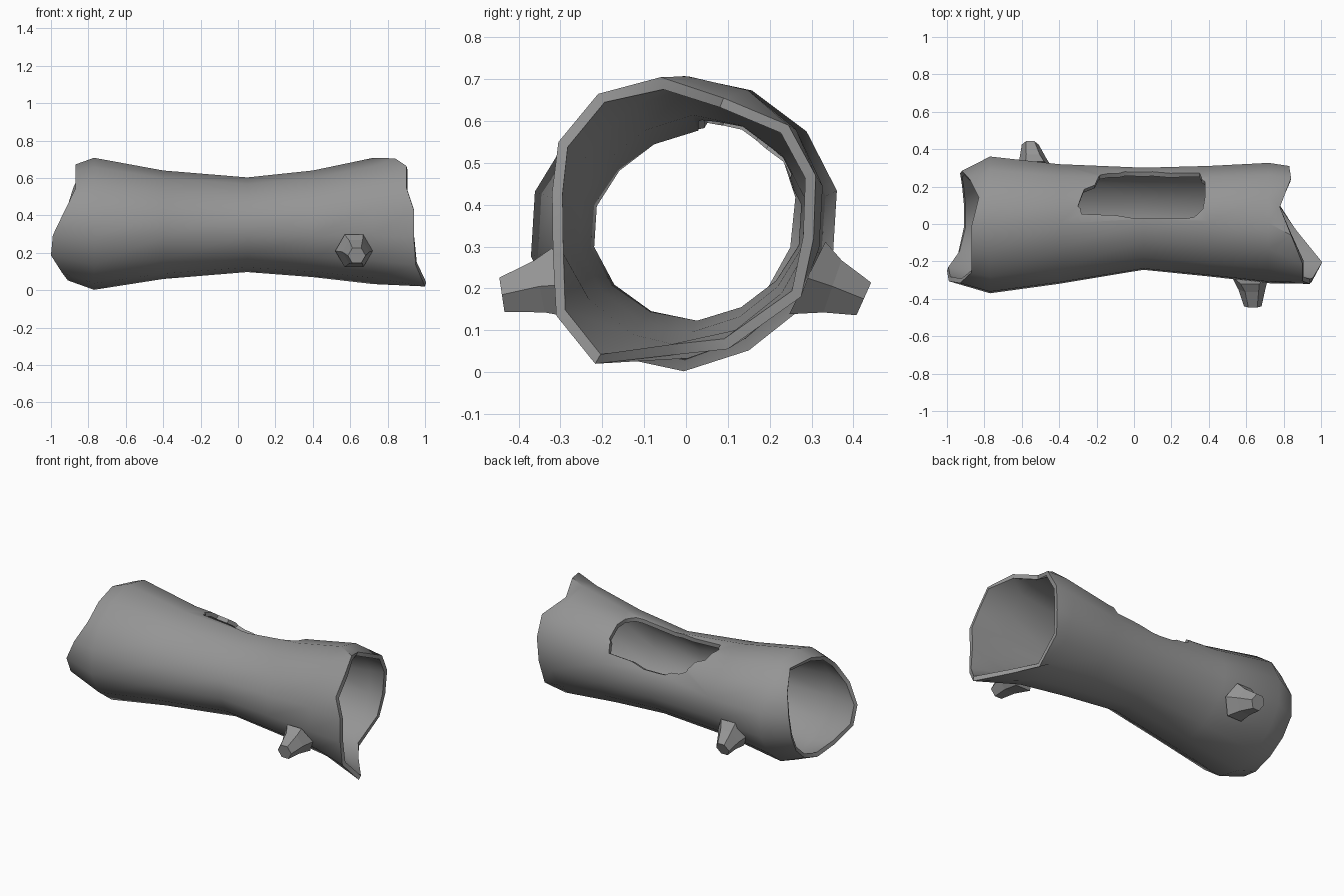
import bpy, bmesh, math
from mathutils import Vector

cube = bpy.data.objects.get("Cube")
if cube:
    bpy.data.objects.remove(cube)

grey = bpy.data.materials.new("weathered_grey")
grey.use_nodes = True
grey.diffuse_color = (0.3, 0.3, 0.3, 1)
bsdf = next(n for n in grey.node_tree.nodes if n.type == 'BSDF_PRINCIPLED')
bsdf.inputs["Base Color"].default_value = grey.diffuse_color
bsdf.inputs["Roughness"].default_value = 0.9

SIDES = 14


def make_object(name, bm):
    bmesh.ops.recalc_face_normals(bm, faces=bm.faces)
    mesh = bpy.data.meshes.new(name)
    bm.to_mesh(mesh)
    bm.free()
    mesh.materials.append(grey)
    obj = bpy.data.objects.new(name, mesh)
    bpy.context.collection.objects.link(obj)
    return obj


def loft(bm, rings, capped=False):
    """Skin a list of closed point rings with quads."""
    loops = [[bm.verts.new(p) for p in ring] for ring in rings]
    n = len(loops[0])
    for a, b in zip(loops, loops[1:]):
        for i in range(n):
            j = (i + 1) % n
            bm.faces.new((a[i], a[j], b[j], b[i]))
    if capped:
        bm.faces.new(loops[0])
        bm.faces.new(loops[-1])


# Log profile: x, centre y, centre z, half width, half height
PROFILE = [(-1, -.03, .355, .28, .27), (-.77, -.005, .355, .375, .353),
           (-.4, .0, .35, .328, .29), (.05, .028, .35, .28, .253),
           (.4, .015, .355, .303, .285), (.72, .005, .37, .33, .337)]
# Broken left end: x reached by each side, from the top round the back
LEFT_END = [-.87, -.83, -.88, -.92, -.93, -.92, -.91, -.91, -.94, -1, -.99, -.93, -.87, -.87]
# Broken right end: splintered rim points in the same order
RIGHT_END = [(.84, -.06, .705), (.78, .09, .655), (.84, .245, .59), (.83, .31, .47),
             (.82, .305, .32), (.8, .275, .18), (.78, .1, .055), (.87, -.04, .04),
             (1, -.217, .02), (.95, -.31, .135), (.94, -.318, .28), (.94, -.32, .43),
             (.9, -.305, .55), (.9, -.21, .665)]


def log_point(x, k):
    """Point on the log surface at x on side k."""
    for p, q in zip(PROFILE, PROFILE[1:]):
        if x <= q[0]:
            break
    t = (x - p[0]) / (q[0] - p[0])
    cy, cz, ry, rz = (a + (b - a) * t for a, b in zip(p[1:], q[1:]))
    a = math.tau * k / SIDES
    # The log is a little flatter at the lower back and the upper front
    f = 1 + .06 * min(0, math.sin(2 * a))
    return Vector((x, cy + f * ry * math.sin(a), cz + f * rz * math.cos(a)))


# Hollow log wall
rings = [[log_point(x, k) for k, x in enumerate(LEFT_END)]]
rings += [[log_point(p[0], k) for k in range(SIDES)] for p in PROFILE[1:]]
rings.append(RIGHT_END)
bm = bmesh.new()
loft(bm, rings)
log = make_object("hollow_log", bm)
wall = log.modifiers.new("wall", 'SOLIDIFY')
wall.thickness = .025
wall.offset = -1
wall.use_even_offset = True

# Hole cutter, radial from the log axis: x, degrees from the top to the back
HOLE = [(-.3, 14), (-.28, 5), (0, 0), (.28, 0), (.35, 7), (.38, 25),
        (.38, 45), (.35, 62), (.1, 69), (-.05, 68), (-.14, 62), (-.21, 42)]


def hole_ring(radius):
    return [(x, .03 + radius * math.sin(math.radians(d)),
             .355 + radius * math.cos(math.radians(d))) for x, d in HOLE]


bm = bmesh.new()
loft(bm, [hole_ring(.1), hole_ring(.55)], capped=True)
bmesh.ops.triangulate(bm, faces=bm.faces)
cutter = make_object("hole_cutter", bm)
cutter.hide_render = True
cut = log.modifiers.new("hole", 'BOOLEAN')
cut.operation = 'DIFFERENCE'
cut.solver = 'EXACT'
cut.object = cutter

# Apply the wall and hole, then drop the cutter
bpy.ops.object.select_all(action='DESELECT')
log.select_set(True)
bpy.context.view_layer.objects.active = log
for name in ("wall", "hole"):
    bpy.ops.object.modifier_apply(modifier=name)
bpy.data.objects.remove(cutter)
bpy.ops.object.shade_smooth_by_angle(angle=math.radians(40))


# Broken branch stubs: flared root, then a tapering six-sided peg
def branch_stub(name, sections):
    rings = []
    for centre, radius, tilt in sections:
        ring = []
        for i in range(6):
            a = math.tau * i / 6
            dx, dz = radius * math.cos(a), radius * math.sin(a)
            ring.append(Vector(centre) + Vector((dx, dz * tilt, dz)))
        rings.append(ring)
    stub = bmesh.new()
    loft(stub, rings, capped=True)
    return make_object(name, stub)


branch_stub("front_branch_stub", [((.62, -.277, .21), .1, -.5),
                                  ((.63, -.35, .205), .072, -.2),
                                  ((.635, -.44, .185), .047, -.15)])
branch_stub("back_branch_stub", [((-.53, .29, .225), .1, .5),
                                 ((-.54, .35, .205), .072, .35),
                                 ((-.555, .425, .175), .045, .45)])
